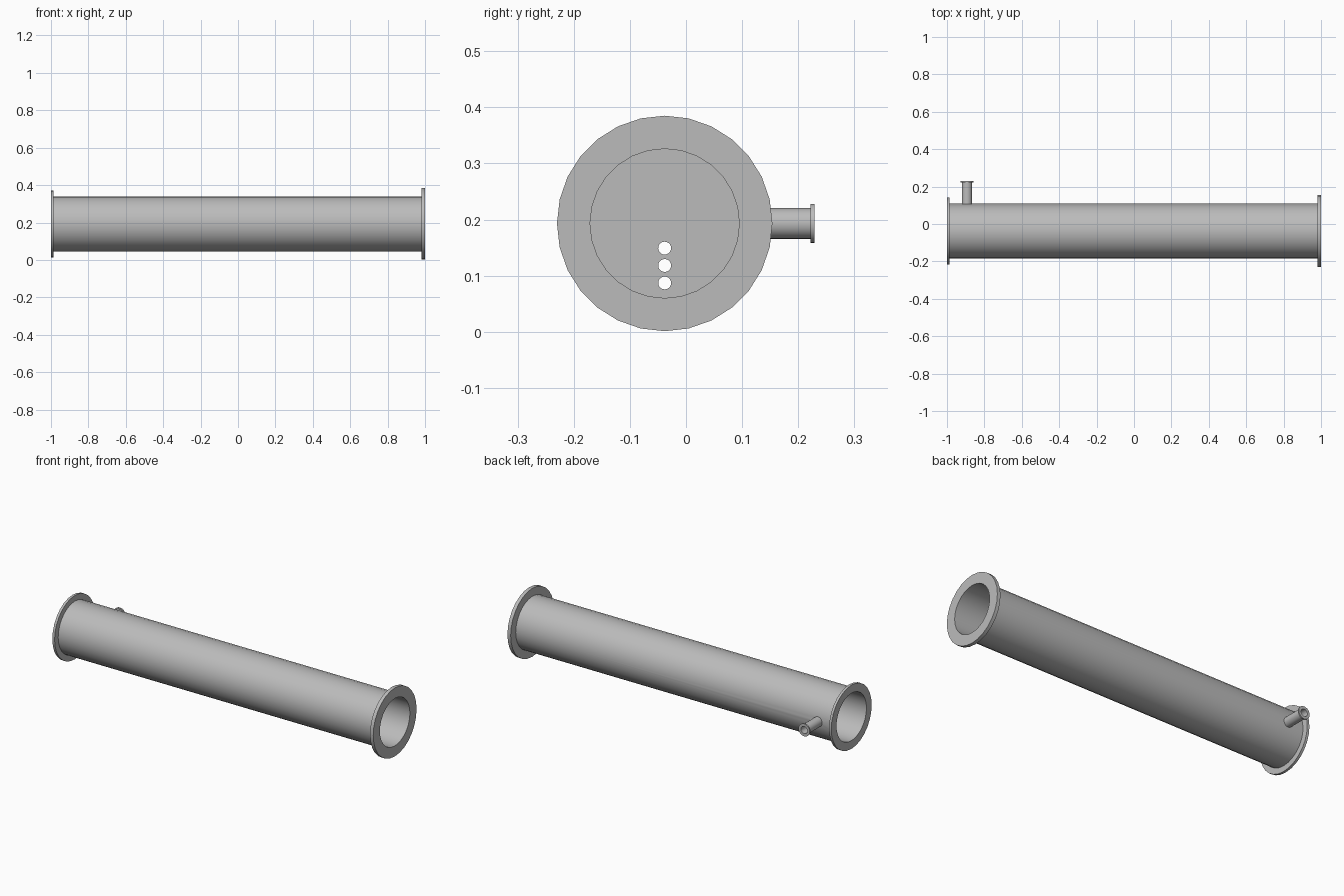
import bpy
from math import cos, sin, tau, radians
from mathutils import Matrix, Vector

if "Cube" in bpy.data.objects:
    bpy.data.objects.remove(bpy.data.objects["Cube"], do_unlink=True)

# Brushed steel, used for every part
steel = bpy.data.materials.new("steel grey")
steel.use_nodes = True
grey = (0.5, 0.5, 0.5, 1)
steel.diffuse_color = grey
steel.node_tree.nodes["Principled BSDF"].inputs["Base Color"].default_value = grey

AXIS_Y, AXIS_Z = -0.038, 0.193
NOZZLE_X = -0.893
ALONG_X = Matrix.Translation((0, AXIS_Y, AXIS_Z))
ALONG_Y = Matrix.Translation((NOZZLE_X, AXIS_Y, AXIS_Z)) @ Matrix.Rotation(tau / 4, 4, "Z")


def finish(obj):
    bpy.ops.object.select_all(action="DESELECT")
    obj.select_set(True)
    bpy.context.view_layer.objects.active = obj
    bpy.ops.object.shade_smooth_by_angle(angle=radians(35))


def lathe(name, profile, matrix, sides):
    """Revolve a closed (position, radius) profile around the local x axis."""
    count = len(profile)
    verts = [matrix @ Vector((x, r * sin(tau * i / sides), r * cos(tau * i / sides)))
             for i in range(sides) for x, r in profile]
    faces = []
    for i in range(sides):
        a, b = i * count, (i + 1) % sides * count
        for j in range(count):
            k = (j + 1) % count
            faces.append((a + j, a + k, b + k, b + j))
    mesh = bpy.data.meshes.new(name)
    mesh.from_pydata(verts, [], faces)
    mesh.materials.append(steel)
    obj = bpy.data.objects.new(name, mesh)
    bpy.context.collection.objects.link(obj)
    bpy.ops.object.select_all(action="DESELECT")
    obj.select_set(True)
    bpy.context.view_layer.objects.active = obj
    bpy.ops.object.mode_set(mode="EDIT")
    bpy.ops.mesh.select_all(action="SELECT")
    bpy.ops.mesh.normals_make_consistent(inside=False)
    bpy.ops.object.mode_set(mode="OBJECT")
    finish(obj)
    return obj


def drill(obj, location, radius, depth, rotation):
    """Cut a round hole and discard the cutter."""
    bpy.ops.mesh.primitive_cylinder_add(vertices=20, radius=radius, depth=depth,
                                        location=location, rotation=rotation)
    cutter = bpy.context.object
    cutter.hide_render = True
    cutter.data.materials.append(steel)
    bpy.context.view_layer.objects.active = obj
    cut = obj.modifiers.new("hole", "BOOLEAN")
    cut.operation, cut.solver, cut.object = "DIFFERENCE", "EXACT", cutter
    bpy.ops.object.modifier_apply(modifier=cut.name)
    bpy.data.objects.remove(cutter, do_unlink=True)
    finish(obj)


def ring(start, end, inner, outer):
    return [(start, inner), (start, outer), (end, outer), (end, inner)]


# Main pipe with a smaller flange at one end and a larger one at the other
BORE, SHELL = 0.133, 0.147
pipe = lathe("flanged_pipe", [
    (-1, BORE), (-1, 0.179), (-0.986, 0.179), (-0.986, SHELL),
    (0.98, SHELL), (0.98, 0.192), (1, 0.192), (1, BORE)], ALONG_X, 28)
drill(pipe, (NOZZLE_X, AXIS_Y + 0.14, AXIS_Z), 0.02, 0.1, (tau / 4, 0, 0))

# Side nozzle with its own small flange
lathe("side_nozzle", [
    (0.138, 0.02), (0.138, 0.0275), (0.26, 0.0275), (0.26, 0.035),
    (0.267, 0.035), (0.267, 0.02)], ALONG_Y, 24)

# Inner bulkhead with a column of three holes
bpy.ops.mesh.primitive_cylinder_add(vertices=28, radius=0.134, depth=0.014,
                                    location=(0, AXIS_Y, AXIS_Z), rotation=(0, tau / 4, 0))
bulkhead = bpy.context.object
bulkhead.name = "inner_bulkhead"
bulkhead.data.materials.append(steel)
for height in (0.087, 0.118, 0.149):
    drill(bulkhead, (0, AXIS_Y, height), 0.0115, 0.1, (0, tau / 4, 0))
